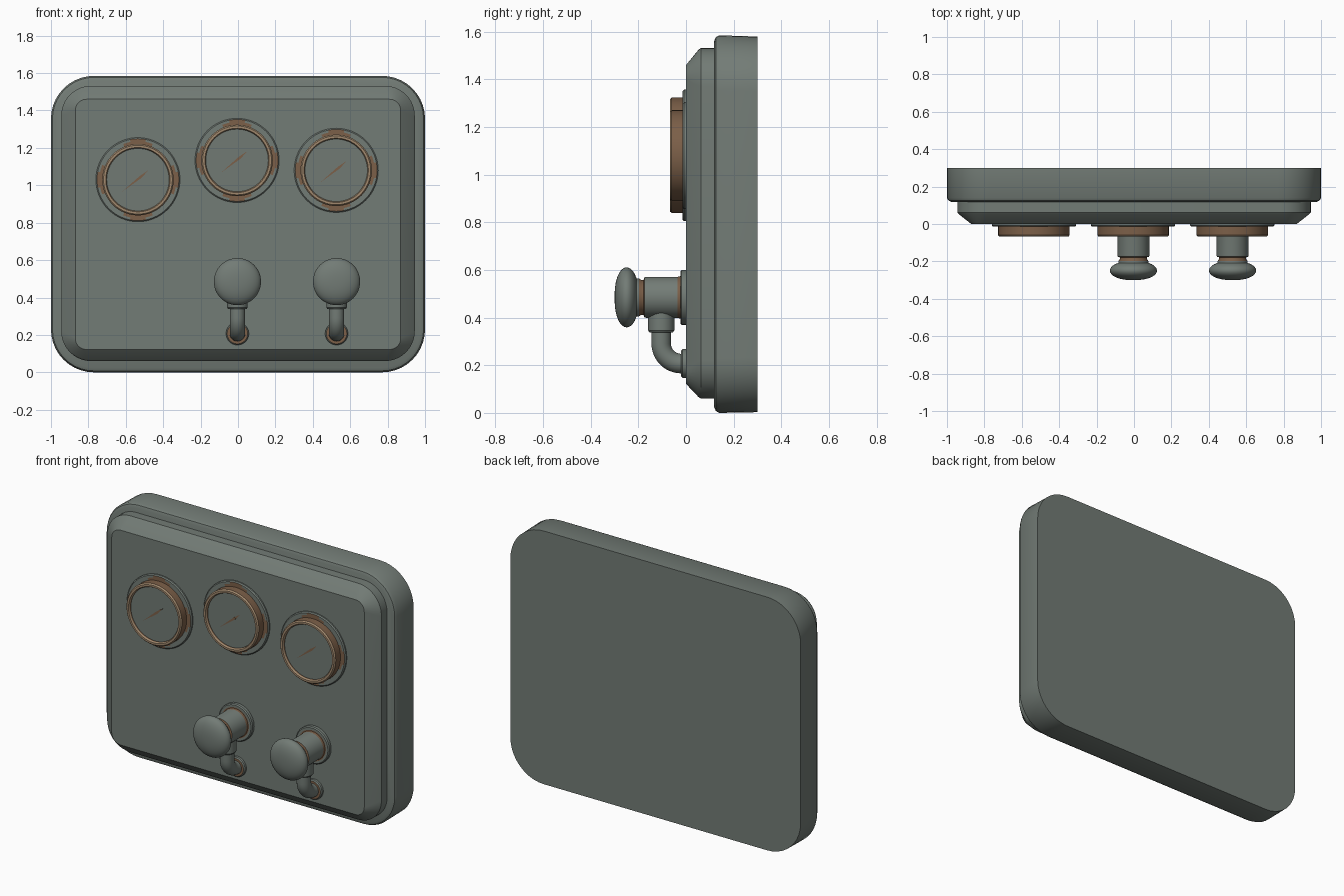
import bpy, bmesh, math

if "Cube" in bpy.data.objects:
    bpy.data.objects.remove(bpy.data.objects["Cube"])


def material(name, rgb):
    m = bpy.data.materials.new(name)
    m.diffuse_color = (*rgb, 1)
    m.use_nodes = True
    m.node_tree.nodes["Principled BSDF"].inputs["Base Color"].default_value = m.diffuse_color
    return m


PAINT = material("grey green paint", (0.17, 0.20, 0.18))
RUST = material("rusty brown", (0.20, 0.115, 0.065))
BRASS = material("worn brass", (0.36, 0.25, 0.155))
DIAL = material("dial grey", (0.165, 0.195, 0.175))
MATS = [PAINT, RUST, BRASS, DIAL]


def finish(name, bm, angle=35):
    bmesh.ops.recalc_face_normals(bm, faces=bm.faces)
    me = bpy.data.meshes.new(name)
    bm.to_mesh(me)
    bm.free()
    for m in MATS:
        me.materials.append(m)
    ob = bpy.data.objects.new(name, me)
    bpy.context.collection.objects.link(ob)
    bpy.ops.object.select_all(action='DESELECT')
    ob.select_set(True)
    bpy.context.view_layer.objects.active = ob
    bpy.ops.object.shade_smooth_by_angle(angle=math.radians(angle))
    return ob


def bridge(bm, rings, cap=True):
    """Skin equal-length closed rings; returns the faces of each band."""
    bands = []
    for a, b in zip(rings, rings[1:]):
        n = len(a)
        bands.append([bm.faces.new((a[i], a[(i + 1) % n], b[(i + 1) % n], b[i])) for i in range(n)])
    if cap:
        bands.append([bm.faces.new(rings[-1])])
        bm.faces.new(rings[0])
    return bands


def slab(name, layers):
    """Rounded rectangles (y, half width, z low, z high, corner radius) skinned together."""
    bm = bmesh.new()
    rings = []
    for y, hw, z0, z1, r in layers:
        ring = []
        corners = ((hw - r, z1 - r), (-hw + r, z1 - r), (-hw + r, z0 + r), (hw - r, z0 + r))
        for k, (cx, cz) in enumerate(corners):
            for i in range(11):
                a = math.pi / 2 * (k + i / 10)
                ring.append(bm.verts.new((cx + r * math.cos(a), y, cz + r * math.sin(a))))
        rings.append(ring)
    bridge(bm, rings)
    return finish(name, bm)


def lathe(name, x, z, profile, mats, n=64, patch=None):
    """Turn (radius, y) points about the y direction; one material index per band."""
    bm = bmesh.new()
    rings = [[bm.verts.new((x + r * math.cos(2 * math.pi * i / n), y, z + r * math.sin(2 * math.pi * i / n)))
              for i in range(n)] for r, y in profile]
    for k, band in enumerate(bridge(bm, rings)):
        for i, f in enumerate(band):
            f.material_index = mats[min(k, len(mats) - 1)]
            # rust patches at the four quarter points
            if patch is not None and k in patch:
                off = abs((i + 0.5 + n / 8) % (n / 4) - n / 8)
                f.material_index = 1 if off < n / 4 * patch[k] else 0
    return finish(name, bm)


# casing: back tray and chamfered front panel
slab("back_plate", [(0.30, 1.0, 0.003, 1.58, 0.23), (0.14, 1.0, 0.0, 1.585, 0.23),
                    (0.125, 0.992, 0.008, 1.577, 0.222), (0.118, 0.975, 0.025, 1.56, 0.205)])
slab("front_panel", [(0.13, 0.945, 0.06, 1.532, 0.16), (0.062, 0.945, 0.06, 1.532, 0.16),
                     (0.052, 0.936, 0.067, 1.524, 0.15), (0.0, 0.87, 0.122, 1.46, 0.06)])

# three gauges: flange, bezel with recessed dial, needle
for i, (x, z) in enumerate(((-0.535, 1.03), (-0.005, 1.133), (0.525, 1.08))):
    lathe(f"gauge_flange_{i}", x, z,
          [(0.225, 0.01), (0.225, -0.008), (0.219, -0.014), (0.206, -0.014), (0.18, -0.014)],
          [0], patch={2: 0.14, 3: 0.28})
    lathe(f"gauge_bezel_{i}", x, z,
          [(0.191, 0.0), (0.191, -0.06), (0.184, -0.068), (0.172, -0.068), (0.167, -0.06), (0.167, -0.052)],
          [1, 2, 2, 2, 1, 3])
    bm = bmesh.new()
    d, w = math.sqrt(0.5), 0.004
    pts = [(-0.085, -0.065), (0.02, 0.01), (0.055, 0.05), (0.01, 0.02)]
    rings = [[bm.verts.new((x + px, y, z + pz)) for px, pz in pts] for y in (-0.0515, -0.0535)]
    bridge(bm, rings)
    for f in bm.faces:
        f.material_index = 1
    finish(f"gauge_needle_{i}", bm)

# two valves: stem, round knob, outlet collar and bent pipe
for i, x in enumerate((-0.003, 0.527)):
    z = 0.485
    lathe(f"valve_flange_{i}", x, z, [(0.115, 0.01), (0.115, -0.018), (0.109, -0.024), (0.095, -0.024), (0.07, -0.024)],
          [0, 0, 0, 1, 0], 48)
    lathe(f"valve_stem_{i}", x, z,
          [(0.092, -0.01), (0.086, -0.036), (0.086, -0.165), (0.084, -0.175), (0.073, -0.178),
           (0.073, -0.188), (0.08, -0.198), (0.08, -0.21)], [1, 0, 0, 1, 1, 1, 0], 48)
    prof = []
    for k in range(17):
        t = math.pi * (0.03 + 0.94 * k / 16)
        prof.append((0.126 * math.sin(t) ** 0.85, -0.249 + 0.051 * math.cos(t)))
    lathe(f"valve_knob_{i}", x, z, prof, [0], 48)

    # pipe path in the side plane, swept as rings; the collar is the wide top part
    path = [(-0.104, 0.43, 0.055, 0), (-0.104, 0.346, 0.055, 0), (-0.104, 0.338, 0.049, 0),
            (-0.104, 0.338, 0.041, 0)]
    for k in range(13):
        a = math.pi / 2 * k / 12
        path.append((-0.104 + 0.084 * (1 - math.cos(a)), 0.291 - 0.084 * math.sin(a), 0.041, a))
    path.append((0.01, 0.207, 0.041, math.pi / 2))
    bm = bmesh.new()
    rings = []
    for y, pz, r, a in path:
        ring = []
        for j in range(32):
            t = 2 * math.pi * j / 32
            u = r * math.sin(t)
            ring.append(bm.verts.new((x + r * math.cos(t), y + u * math.cos(a), pz + u * math.sin(a))))
        rings.append(ring)
    bridge(bm, rings)
    finish(f"outlet_pipe_{i}", bm)
    lathe(f"pipe_flange_{i}", x, 0.207, [(0.061, 0.01), (0.061, -0.014), (0.055, -0.02), (0.03, -0.02)],
          [0, 0, 1], 40)
